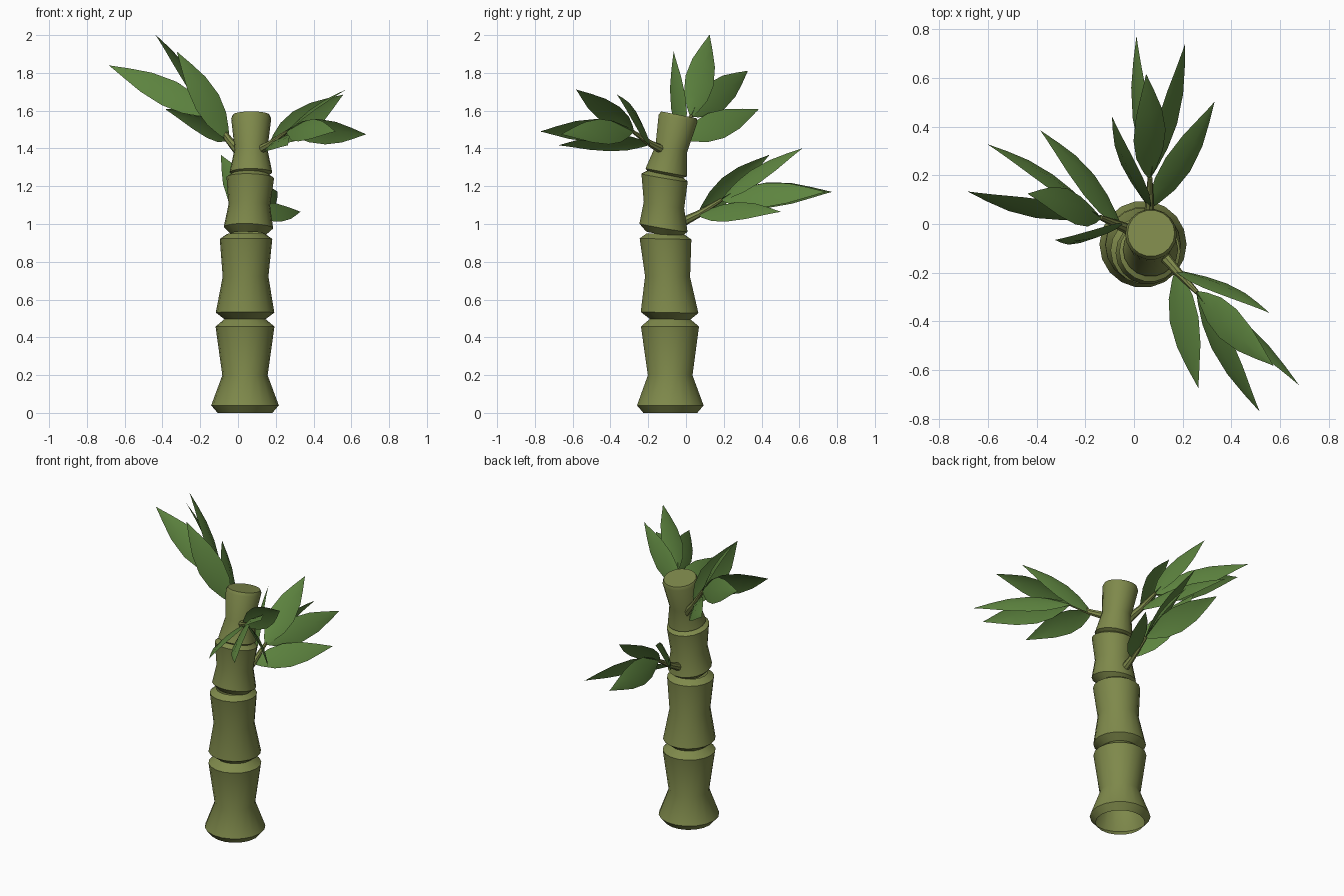
import bpy, bmesh, math
from mathutils import Vector, Matrix

if "Cube" in bpy.data.objects:
    bpy.data.objects.remove(bpy.data.objects["Cube"])

V = Vector


def material(name, color):
    m = bpy.data.materials.new(name)
    m.diffuse_color = (*color, 1)
    m.use_nodes = True
    m.node_tree.nodes["Principled BSDF"].inputs["Base Color"].default_value = m.diffuse_color
    return m


CANE = material("cane_green", (0.21, 0.25, 0.07))
LEAF = material("leaf_green", (0.11, 0.23, 0.05))


def finish(bm, name, mat, angle):
    me = bpy.data.meshes.new(name)
    bm.to_mesh(me)
    bm.free()
    ob = bpy.data.objects.new(name, me)
    bpy.context.collection.objects.link(ob)
    me.materials.append(mat)
    bpy.ops.object.select_all(action='DESELECT')
    ob.select_set(True)
    bpy.context.view_layer.objects.active = ob
    bpy.ops.object.shade_smooth_by_angle(angle=math.radians(angle))
    return ob


def loft(bm, rings, sides, cap=False):
    """Join rings of (centre, normal, radius) into a tube."""
    loops = []
    for c, n, r in rings:
        n = V(n).normalized()
        q = V((0, 0, 1)).rotation_difference(n)
        loops.append([bm.verts.new(V(c) + q @ V((r * math.cos(a), r * math.sin(a), 0)))
                      for a in (2 * math.pi * i / sides for i in range(sides))])
    for a, b in zip(loops, loops[1:]):
        for i in range(sides):
            j = (i + 1) % sides
            bm.faces.new((a[i], a[j], b[j], b[i]))
    if cap:
        bm.faces.new(loops[-1])


# Stalk: flared segments, each (bottom centre, top centre, ring normal, [(fraction, radius)])
SEGMENTS = [
    ((.037, -.083, 0), (.037, -.085, .497), (0, 0, 1),
     [(0, .145), (.08, .179), (.4, .12), (.92, .156), (1, .108)]),
    ((.037, -.085, .495), (.043, -.110, .948), (0, .02, 1),
     [(0, .108), (.08, .155), (.5, .121), (.94, .139), (1, .1)]),
    ((.054, -.120, .945), (.066, -.113, 1.268), (.03, .17, 1),
     [(0, .093), (.11, .131), (.48, .110), (.93, .126), (1, .092)]),
    ((.068, -.110, 1.25), (.070, -.038, 1.578), (0, .19, 1),
     [(0, .078), (.07, .113), (.45, .087), (.94, .106), (1, .097)]),
]
for k, (a, b, n, prof) in enumerate(SEGMENTS):
    bm = bmesh.new()
    loft(bm, [(V(a).lerp(V(b), t), n, r) for t, r in prof], 18, cap=(k == 3))
    finish(bm, f"stalk_segment_{k + 1}", CANE, 45)

# Leaf outline: (fraction of length, half width)
OUTLINE = [(0, .008), (.08, .032), (.23, .064), (.42, .077),
           (.64, .062), (.83, .031), (.94, .011), (1, .001)]


def leaf(bm, base, tip, roll):
    d = tip - base
    L = d.length
    d.normalize()
    right = d.cross(V((0, 0, 1))).normalized()
    right = Matrix.Rotation(math.radians(roll), 3, d) @ right
    up = right.cross(d)
    rows = []
    for t, w in OUTLINE:
        c = base + d * (L * t) + up * (L * .05 * math.sin(math.pi * t))
        rows.append([bm.verts.new(c + right * (s * w) - up * (abs(s) * w * .2))
                     for s in (-1, 0, 1)])
    for a, b in zip(rows, rows[1:]):
        for i in (0, 1):
            bm.faces.new((a[i], a[i + 1], b[i + 1], b[i]))


def frame(root, left_tip, right_tip):
    """Matrix of a sprig, from its root and its two longest leaf tips."""
    root, l, r = V(root), V(left_tip), V(right_tip)
    f = (l + r) / 2 - root
    s = f.length
    f.normalize()
    x = r - l
    x = (x - f * x.dot(f)).normalized()
    m = Matrix((x, f, x.cross(f))).transposed().to_4x4()
    return Matrix.Translation(root) @ m @ Matrix.Scale(s, 4)


# Sprig: one stem with five leaves, modelled at the back and copied to the other sides
ROOT = V((.06, 0, 1.02))
FORK, END = V((.063, .065, 1.052)), V((.066, .19, 1.13))
LEAVES = [  # base, tip, roll
    (END, (.01, .77, 1.17), -62), (END, (.21, .74, 1.17), 58),
    (FORK, (.33, .50, 1.065), 42), (FORK, (-.09, .44, 1.365), -66),
    (END, (.05, .615, 1.40), 30)]
HOME = frame(ROOT, LEAVES[0][1], LEAVES[1][1])
SPRIGS = {
    "back": HOME,
    "left": frame((-.005, -.03, 1.395), (-.682, .14, 1.84), (-.60, .32, 1.81)),
    "front": frame((.13, -.14, 1.40), (.682, -.66, 1.475), (.51, -.77, 1.49)),
}
for side, m in SPRIGS.items():
    move = m @ HOME.inverted()
    bm = bmesh.new()
    axis = END - ROOT
    loft(bm, [(ROOT - axis * .25, axis, .026), (ROOT, axis, .024),
              (FORK, axis, .019), (END, axis, .010)], 8, cap=True)
    bm.transform(move)
    finish(bm, f"{side}_stem", CANE, 40)
    bm = bmesh.new()
    for base, tip, roll in LEAVES:
        leaf(bm, V(base), V(tip), roll)
    bm.transform(move)
    finish(bm, f"{side}_leaves", LEAF, 60)
